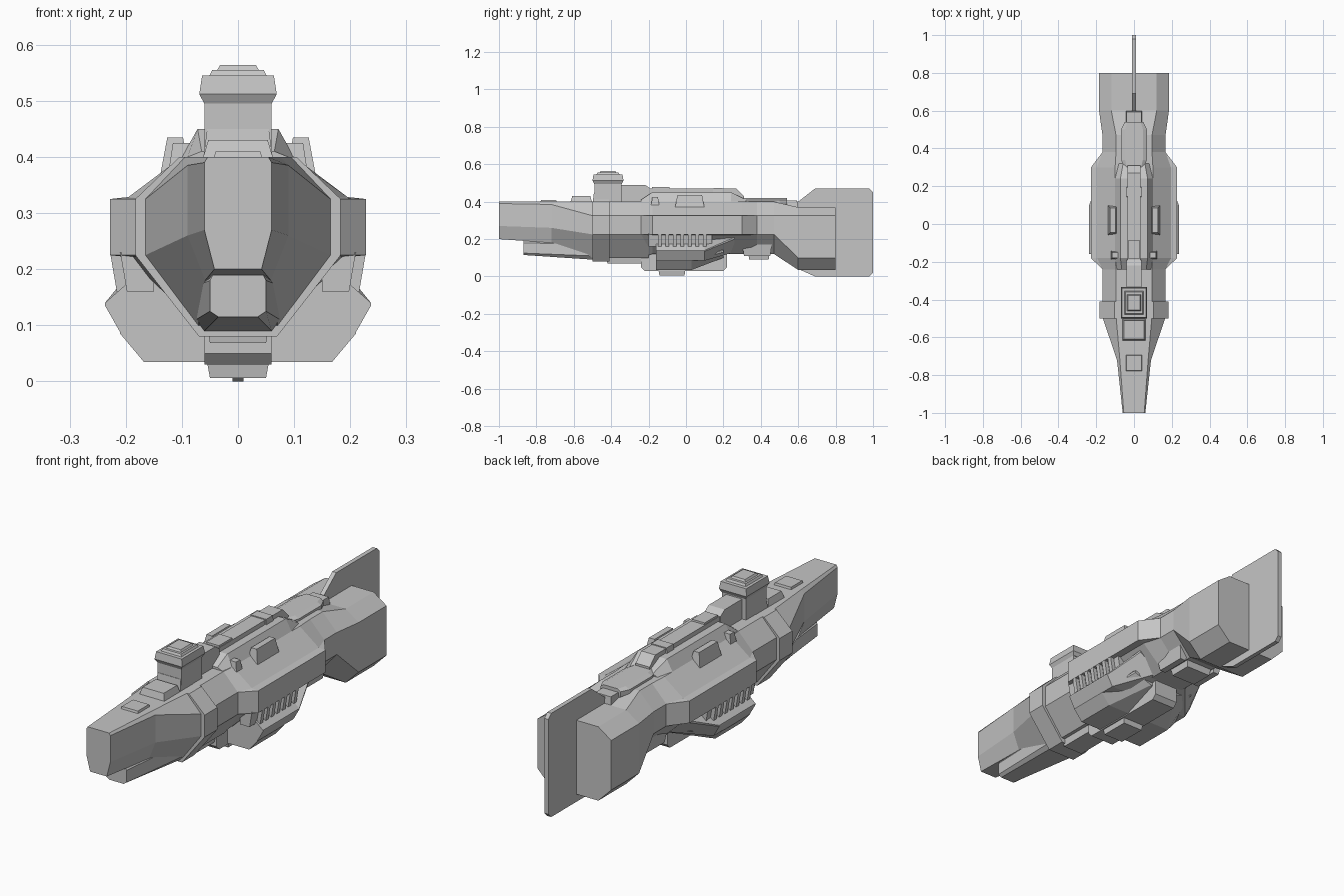
import bpy, bmesh

cube = bpy.data.objects.get("Cube")
if cube:
    bpy.data.objects.remove(cube, do_unlink=True)

grey = bpy.data.materials.new("hull_grey")
grey.use_nodes = True
tone = (.56, .56, .56, 1)
grey.diffuse_color = tone
grey.node_tree.nodes["Principled BSDF"].inputs["Base Color"].default_value = tone

# Main levels shared by all hull parts
DECK, SHOULDER, BELT, BELLY = .4, .325, .225, .1
SPINE = .47
BODY = .167


def skin(name, rings):
    """Join matching closed rings of points and cap both ends."""
    bm = bmesh.new()
    loops = [[bm.verts.new(point) for point in ring] for ring in rings]
    for first, second in zip(loops, loops[1:]):
        for i in range(len(first)):
            bm.faces.new((first[i - 1], first[i], second[i], second[i - 1]))
    bm.faces.new(loops[0])
    bm.faces.new(loops[-1])
    bmesh.ops.recalc_face_normals(bm, faces=bm.faces)
    mesh = bpy.data.meshes.new(name)
    bm.to_mesh(mesh)
    bm.free()
    mesh.materials.append(grey)
    obj = bpy.data.objects.new(name, mesh)
    bpy.context.collection.objects.link(obj)
    return obj


def octagon(y, wide=BODY, top=DECK, upper=SHOULDER, lower=BELT, bottom=BELLY,
            flat=.57, keel=.43):
    """Eight-sided section; flat and keel are the top and bottom shares of the width."""
    half = [(wide * flat, top), (wide, upper), (wide, lower), (wide * keel, bottom)]
    return [(x, y, z) for x, z in half] + [(-x, y, z) for x, z in reversed(half)]


def block(name, width, front, back, base, top, inset=0, undercut=0, centre=0):
    """Box whose top and underside may be drawn in."""
    def ring(z, draw):
        left, right = centre - width + draw, centre + width - draw
        near, far = front + draw, back - draw
        return [(left, near, z), (right, near, z), (right, far, z), (left, far, z)]
    skin(name, [ring(base, undercut), ring(top, inset)])


def plate(name, width, outline):
    """Side outline of y and z given thickness about the centre plane."""
    skin(name, [[(x, y, z) for y, z in outline] for x in (-width, width)])


def clipped(front, back, base, top, clip):
    """Side outline of a rectangle with its lower corners cut off."""
    return [(front, top), (front, base + clip), (front + clip, base),
            (back - clip, base), (back, base + clip), (back, top)]


# Main body, front to back
skin("nose", [
    octagon(y=-1, wide=.06, upper=.39, lower=.27, bottom=.2, flat=.9, keel=.7),
    octagon(y=-.72, wide=.09, upper=.385, lower=.26, bottom=.18, flat=.83, keel=.65),
    octagon(y=-.5, wide=.165)])
skin("collar", [octagon(y, wide=.183, bottom=.08, keel=.38) for y in (-.5, -.41)])
skin("neck", [octagon(y) for y in (-.41, -.2)])
waist = octagon(y=.47, bottom=.12)
skin("main_hull", [
    octagon(y=-.24),
    octagon(y=-.18, wide=.2, bottom=.12, flat=.5),
    octagon(y=.3, wide=.2, bottom=.12, flat=.5),
    octagon(y=.38, bottom=.12),
    waist])
skin("engine_block", [waist] + [
    octagon(y, wide=.185, top=.37, lower=BELLY, bottom=.035, flat=.65, keel=.65)
    for y in (.6, .8)])

# Armour belt along the sides
skin("armour_belt", [
    octagon(y, wide, top=SHOULDER + .005, bottom=BELT - .005, flat=.8, keel=.8)
    for y, wide in ((-.24, BODY), (-.18, .228), (.3, .228), (.38, BODY))])

# Tail fin with clipped rear corners
plate("tail_fin", width=.01, outline=[
    (.5, DECK), (.6, DECK), (.69, SPINE), (.98, SPINE), (1, .45),
    (1, .02), (.98, 0), (.69, 0), (.6, .04)])

# Upper deck and spine
skin("upper_deck", [
    octagon(y, wide, top, upper=DECK, lower=.39, bottom=.38, flat=.72, keel=.9)
    for y, wide, top in ((-.24, .09, .41), (-.18, .1, .45), (.24, .1, .45), (.32, .08, .41))])
plate("spine", width=.035, outline=[
    (-.2, DECK), (-.2, SPINE), (.27, SPINE), (.31, .43), (.31, DECK)])
block("front_spine_pad", width=.04, front=-.19, back=-.08, base=DECK, top=.478, inset=.008)
block("rear_spine_pad", width=.045, front=.14, back=.2, base=DECK, top=.474, inset=.006)
plate("bridge_base", width=.04, outline=[
    (-.4, DECK), (-.4, .49), (-.22, .49), (-.19, SPINE), (-.19, DECK)])
skin("rear_deck", [
    octagon(y, wide, top=.42, upper=.41, lower=.39, bottom=.38, flat=.7, keel=.9)
    for y, wide in ((.29, .05), (.34, .068), (.5, .068), (.54, .05))])
block("rear_deck_tail", width=.045, front=.53, back=.6, base=.36, top=.405, inset=.006)

# Bridge tower, each tier standing on the one below
block("bridge_foot", width=.063, front=-.5, back=-.41, base=.39, top=.45, inset=.008)
block("bridge_column", width=.06, front=-.49, back=-.345, base=DECK, top=.5)
level, reach = .495, .069
for tier, height, shrink, flare in (
        ("flare", .017, 0, .009), ("head", .033, 0, 0), ("roof", .01, .018, 0), ("cap", .009, .014, 0)):
    reach -= shrink
    block("bridge_" + tier, width=reach, front=-.417 - reach * 1.2, back=-.417 + reach * 1.2,
          base=level, top=level + height, inset=0 if flare else .005, undercut=flare)
    level += height

# Nose deck and chin
block("nose_pad", width=.045, front=-.78, back=-.69, base=.39, top=.41, inset=.005)
block("nose_step", width=.065, front=-.62, back=-.5, base=.39, top=.43, inset=.012)
skin("chin", [
    octagon(y=-.87, wide=.05, top=.19, upper=.18, lower=.125, bottom=.115, flat=.9, keel=.7),
    octagon(y=-.5, wide=.075, top=.19, upper=.17, lower=.11, bottom=.09, flat=.7, keel=.8)])

# Belly keel
block("front_keel", width=.06, front=-.43, back=-.23, base=.068, top=.13, undercut=.01)
plate("keel", width=.06, outline=clipped(front=-.24, back=.22, base=.03, top=.13, clip=.02))
block("keel_plate", width=.058, front=-.15, back=0, base=.006, top=.05, undercut=.008)
block("rear_keel_block", width=.07, front=.33, back=.45, base=.09, top=.14, undercut=.008)

# Lower pods, sweeping up into the hull at the rear
skin("lower_pods", [
    octagon(y, wide=.21, top=.14, upper=.09, lower=.085, bottom=.035, flat=.9, keel=.8)
    for y in (-.16, .03)] + [
    octagon(y=.2, wide=.16, top=.15, upper=.14, lower=.13, bottom=BELLY)])
skin("lower_pod_roof", [
    octagon(y, wide=.237, top=.19, upper=.14, lower=.135, bottom=.085, flat=.76, keel=.88)
    for y in (-.16, .1)] + [
    octagon(y=.26, wide=.18, top=BELT, upper=.21, lower=.2, bottom=.13)])


def skirt(name, side, front, back, inner, outer):
    """Panel below the belt, leaning inwards towards its foot."""
    profile = [(inner, BELT + .005), (outer, BELT + .005), (outer - .012, .16), (inner, .16)]
    skin(name, [[(side * x, y, z) for x, z in profile] for y in (front, back)])


# Vents, bumps and brackets on both sides
for label, side in (("left_", 1), ("right_", -1)):
    skirt(label + "skirt", side, front=-.2, back=.14, inner=.15, outer=.21)
    for rib in range(7):
        start = -.15 + rib * .04
        skirt(label + "vent_rib", side, start, start + .02, inner=.19, outer=.228)
    block(label + "shoulder_bump", width=.028, front=-.06, back=.1, base=.36, top=.435,
          inset=.014, centre=side * .112)
    block(label + "front_bump", width=.028, front=-.19, back=-.14, base=.36, top=.425,
          inset=.01, centre=side * .098)
    block(label + "rear_bracket", width=.025, front=.3, back=.46, base=.11, top=.18,
          undercut=.01, centre=side * .095)
